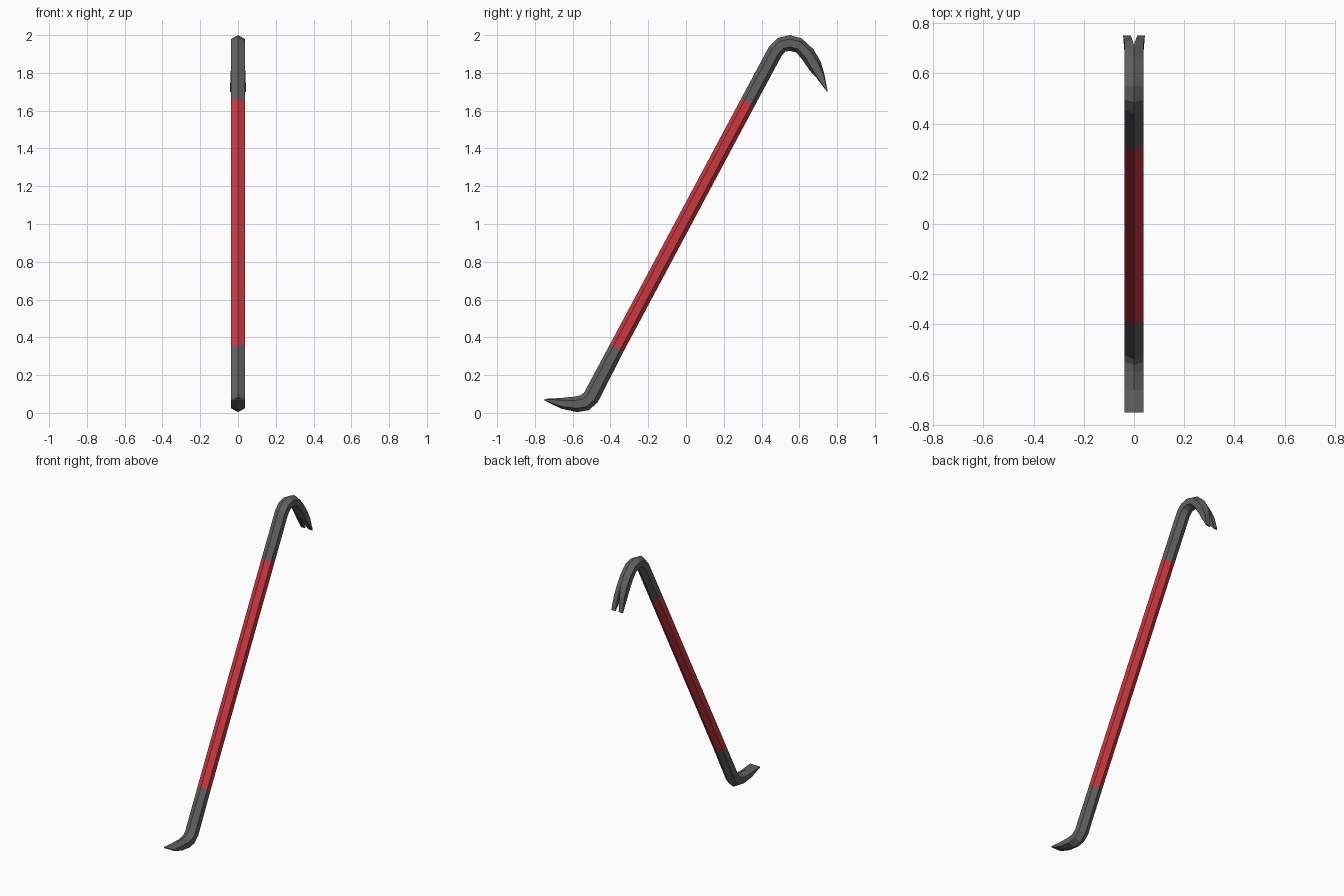
import bpy, bmesh

if "Cube" in bpy.data.objects:
    bpy.data.objects.remove(bpy.data.objects["Cube"])


def material(name, color):
    m = bpy.data.materials.new(name)
    m.diffuse_color = color
    m.use_nodes = True
    m.node_tree.nodes["Principled BSDF"].inputs["Base Color"].default_value = m.diffuse_color
    return m


steel = material("dark_steel", (0.12, 0.12, 0.12, 1))
red = material("red_paint", (0.6, 0.04, 0.05, 1))
W = 0.037  # half width of the bar


def loft(name, sections, mat, cap_start=False, cap_end=False):
    """Hexagonal bar from half sections, mirrored in x.
    Section: outer ridge (y, z), inner ridge (y, z), half width, slot half gap, bevel share."""
    bm = bmesh.new()
    for side in (1, -1):
        rings, gaps = [], []
        for oy, oz, iy, iz, w, g, k in sections:
            ring = []
            for x, t in ((g, 0), (w, k), (w, 1 - k), (g, 1)):
                ring.append(bm.verts.new((side * x, oy + (iy - oy) * t, oz + (iz - oz) * t)))
            rings.append(ring)
            gaps.append(g)
        for i in range(len(rings) - 1):
            a, b = rings[i], rings[i + 1]
            for j in range(3):
                bm.faces.new((a[j], a[j + 1], b[j + 1], b[j]))
            if gaps[i + 1] > 0:  # slot wall
                bm.faces.new((a[3], a[0], b[0], b[3]))
        if cap_start:
            bm.faces.new(rings[0])
        if cap_end:
            bm.faces.new(rings[-1])
    bmesh.ops.remove_doubles(bm, verts=bm.verts, dist=0.0005)
    bmesh.ops.recalc_face_normals(bm, faces=bm.faces)
    me = bpy.data.meshes.new(name)
    bm.to_mesh(me)
    bm.free()
    me.materials.append(mat)
    ob = bpy.data.objects.new(name, me)
    bpy.context.collection.objects.link(ob)
    return ob


# Ends of the painted grip, shared with the bare steel ends
low = (-0.403, 0.362, -0.331, 0.324, W, 0, 0.25)
high = (0.292, 1.664, 0.364, 1.626, W, 0, 0.25)

# Painted grip
loft("grip", [low, high], red)

# Flat chisel foot
loft("chisel_end", [
    (-0.75, 0.074, -0.75, 0.066, W, 0, 0.0),
    (-0.66, 0.079, -0.66, 0.022, W, 0, 0.22),
    (-0.59, 0.086, -0.575, 0.004, W, 0, 0.25),
    (-0.56, 0.092, -0.515, 0.014, W, 0, 0.25),
    (-0.54, 0.107, -0.468, 0.055, W, 0, 0.25),
    low,
], steel, cap_start=True)

# Hooked claw with a split tip
loft("claw_end", [
    high,
    (0.44, 1.940, 0.505, 1.888, W, 0, 0.25),
    (0.485, 1.985, 0.525, 1.912, W, 0, 0.25),
    (0.55, 2.0, 0.55, 1.917, W, 0, 0.25),
    (0.612, 1.983, 0.585, 1.908, W, 0, 0.25),
    (0.675, 1.925, 0.617, 1.868, W, 0, 0.25),
    (0.712, 1.862, 0.655, 1.812, W, 0, 0.22),
    (0.732, 1.795, 0.692, 1.772, 0.039, 0.006, 0.12),
    (0.75, 1.704, 0.746, 1.70, 0.043, 0.013, 0.0),
], steel, cap_end=True)
